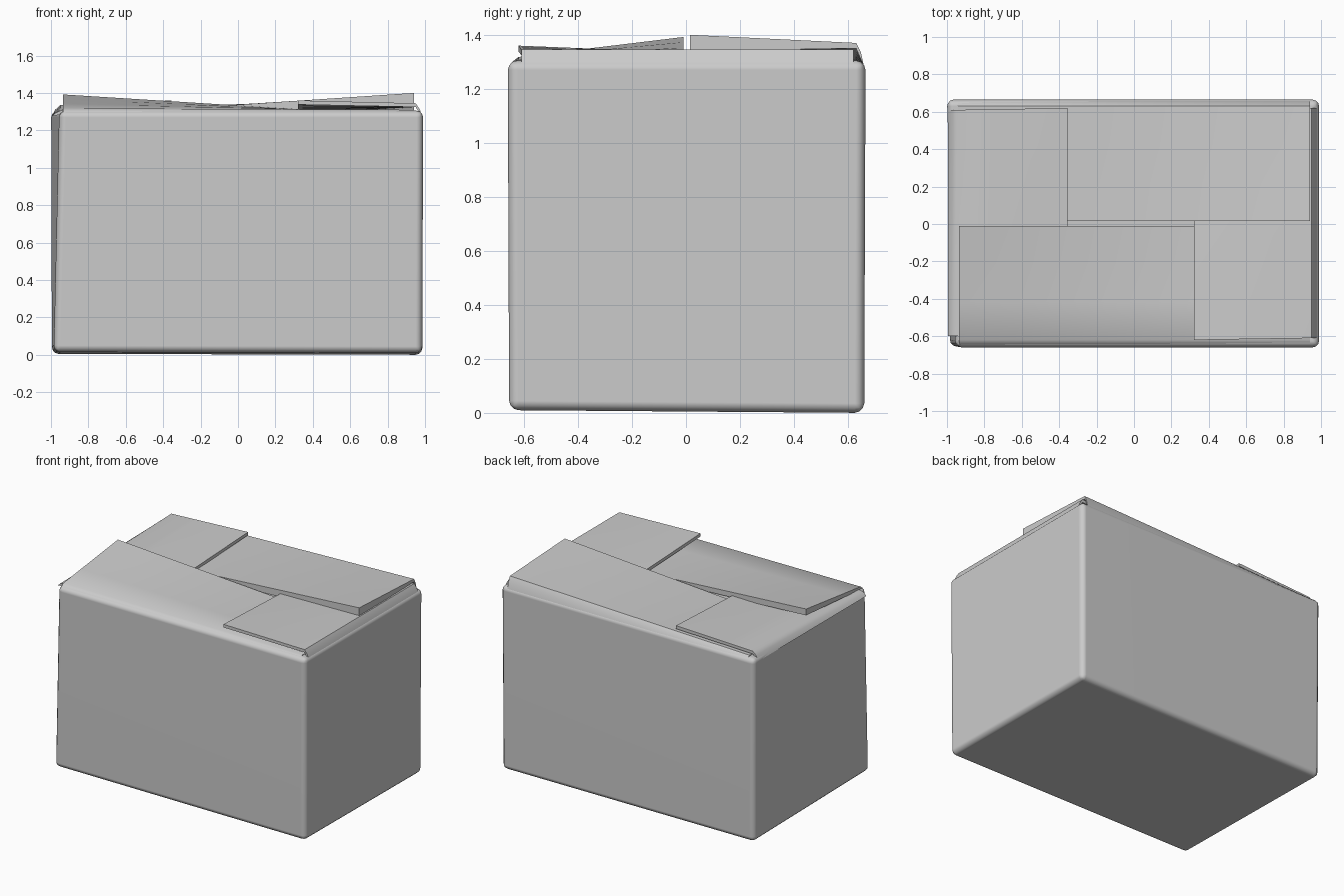
import bpy, bmesh, math
from mathutils import Vector

if "Cube" in bpy.data.objects:
    bpy.data.objects.remove(bpy.data.objects["Cube"])

grey = bpy.data.materials.new("plain_grey")
grey.use_nodes = True
colour = (0.6, 0.6, 0.6, 1)
grey.diffuse_color = colour
grey.node_tree.nodes["Principled BSDF"].inputs["Base Color"].default_value = colour


def finish(name, bm, angle):
    """Turn a bmesh into a shaded grey object."""
    bmesh.ops.recalc_face_normals(bm, faces=bm.faces)
    mesh = bpy.data.meshes.new(name)
    bm.to_mesh(mesh)
    bm.free()
    mesh.materials.append(grey)
    obj = bpy.data.objects.new(name, mesh)
    bpy.context.collection.objects.link(obj)
    bpy.ops.object.select_all(action="DESELECT")
    obj.select_set(True)
    bpy.context.view_layer.objects.active = obj
    bpy.ops.object.shade_smooth_by_angle(angle=math.radians(angle))
    return obj


def hexahedron(low, high):
    """Closed six-sided solid from two rings of four corners."""
    bm = bmesh.new()
    a = [bm.verts.new(p) for p in low]
    b = [bm.verts.new(p) for p in high]
    bm.faces.new(a)
    bm.faces.new(b)
    for i in range(4):
        j = (i + 1) % 4
        bm.faces.new((a[i], a[j], b[j], b[i]))
    return bm


def flap(name, hinge, tip, out, fold_z, tip_depth, steps=6):
    """Twisted lid flap: top sheet from hinge line to tip line, folded down outside."""
    hinge, tip, out = [Vector(p) for p in hinge], [Vector(p) for p in tip], Vector(out)
    bm = bmesh.new()
    rows = []
    for i in range(steps + 1):
        t = i / steps
        h, e = hinge[0].lerp(hinge[1], t), tip[0].lerp(tip[1], t)
        fold = h + out
        fold.z = fold_z
        bend = h + out * 0.6
        bend.z = h.z * 0.6 + fold_z * 0.4
        under = h.copy()
        under.z -= 0.02
        lower = e.copy()
        lower.z -= tip_depth[0] + (tip_depth[1] - tip_depth[0]) * t
        profile = [fold, bend, h, h.lerp(e, 0.33), h.lerp(e, 0.67), e, lower, under]
        rows.append([bm.verts.new(p) for p in profile])
    for r, s in zip(rows, rows[1:]):
        for k in range(len(r)):
            m = (k + 1) % len(r)
            bm.faces.new((r[k], r[m], s[m], s[k]))
    bm.faces.new(rows[0])
    bm.faces.new(rows[-1])
    return finish(name, bm, 40)


# Box body, slightly skewed at its front corner, with rounded edges
body = hexahedron(
    [(-0.985, -0.655, 0.015), (0.985, -0.655, 0.01), (0.985, 0.66, 0), (-0.995, 0.66, 0.005)],
    [(-0.955, -0.66, 1.305), (0.99, -0.66, 1.305), (0.99, 0.665, 1.305), (-1, 0.665, 1.305)])
bmesh.ops.bevel(body, geom=body.edges[:], offset=0.035, segments=3, profile=0.5, affect="EDGES")
box = finish("box_body", body, 50)
box.modifiers.new("clean_normals", "WEIGHTED_NORMAL").keep_sharp = True

# Four woven lid flaps, each over one neighbour and under the other
flap("front_flap",
     [(-0.935, -0.62, 1.318), (0.94, -0.62, 1.31)],
     [(-0.935, -0.01, 1.392), (0.94, -0.01, 1.275)],
     (0, -0.035, 0), 1.28, (0.045, 0.02))
flap("back_flap",
     [(-0.94, 0.63, 1.31), (0.94, 0.63, 1.37)],
     [(-0.94, 0.02, 1.275), (0.94, 0.015, 1.4)],
     (0, 0.03, 0), 1.28, (0.02, 0.06))
flap("right_side_flap",
     [(0.95, -0.61, 1.345), (0.95, 0.62, 1.345)],
     [(0.32, -0.62, 1.36), (0.32, 0.61, 1.31)],
     (0.038, 0, 0), 1.26, (0.022, 0.022))
flap("left_side_flap",
     [(-0.95, -0.6, 1.305), (-0.95, 0.61, 1.335)],
     [(-0.355, -0.61, 1.305), (-0.355, 0.62, 1.36)],
     (-0.045, 0, 0), 1.275, (0.022, 0.022))
